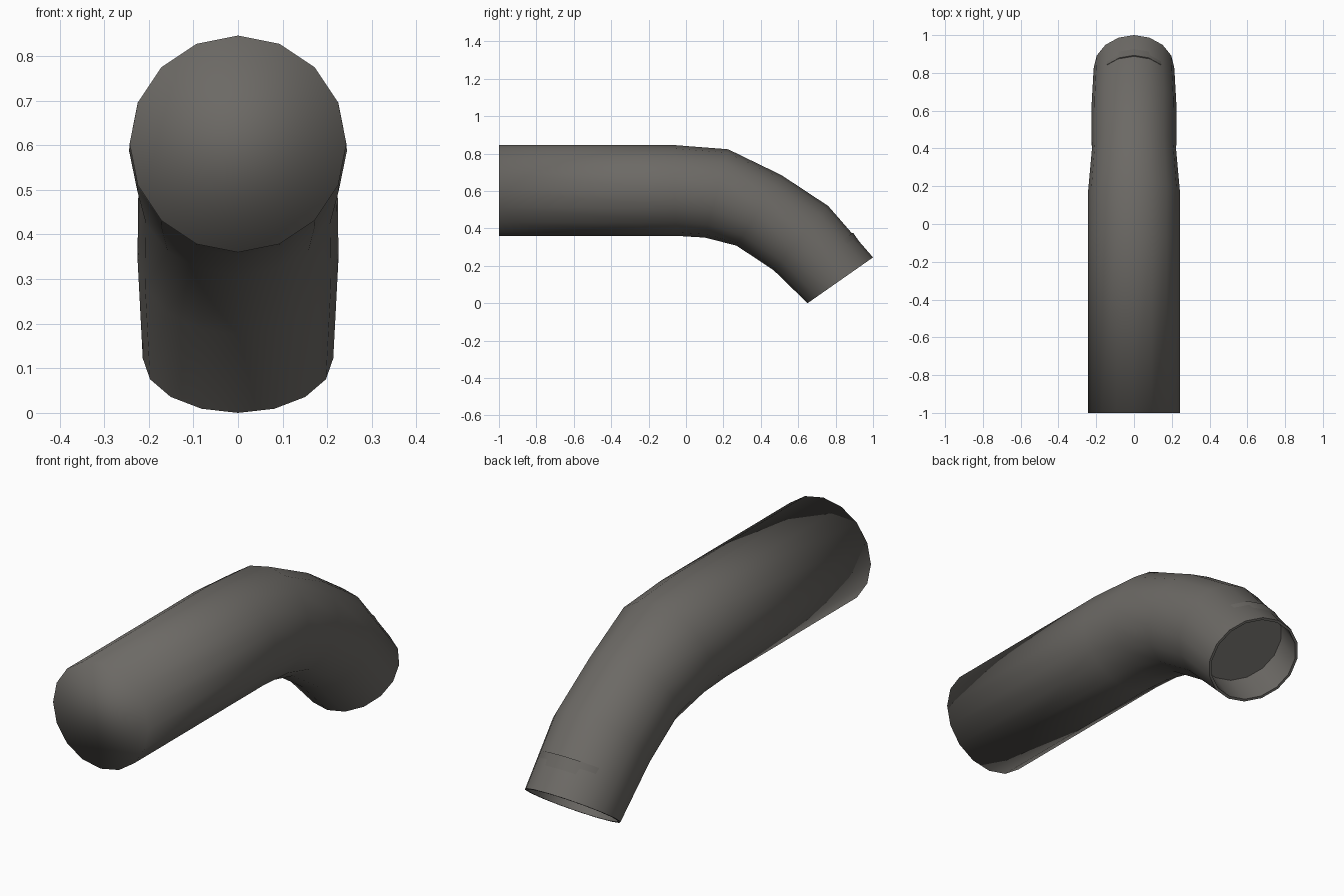
import bpy, bmesh, math
from mathutils import Vector

if "Cube" in bpy.data.objects:
    bpy.data.objects.remove(bpy.data.objects["Cube"])

SIDES = 16

mat = bpy.data.materials.new("dark warm grey")
mat.diffuse_color = (0.15, 0.142, 0.13, 1)
mat.use_nodes = True
mat.node_tree.nodes["Principled BSDF"].inputs["Base Color"].default_value = mat.diffuse_color

bm = bmesh.new()


def ring(top, bottom):
    """Circle of vertices whose highest and lowest points are given as (y, z)."""
    t, b = Vector((0, *top)), Vector((0, *bottom))
    mid, up = (t + b) / 2, (t - b) / 2
    side = Vector((up.length, 0, 0))
    angles = [2 * math.pi * i / SIDES for i in range(SIDES)]
    return [bm.verts.new(mid + up * math.cos(a) + side * math.sin(a)) for a in angles]


def bridge(a, b):
    for i in range(SIDES):
        j = (i + 1) % SIDES
        bm.faces.new((a[i], a[j], b[j], b[i])).smooth = True


# Outer pipe: straight run, then a bend that narrows towards the mouth
end_top, end_bottom = Vector((1.0, 0.245)), Vector((0.65, 0.0))
sections = [
    ((-1.0, 0.846), (-1.0, 0.36)),
    ((-0.07, 0.846), (-0.05, 0.36)),
    ((0.225, 0.823), (0.10, 0.351)),
    ((0.51, 0.685), (0.27, 0.308)),
    ((0.76, 0.52), (0.47, 0.175)),
    (end_top, end_bottom),
]
rings = [ring(*s) for s in sections]

# Mouth: thin lip and a recessed inner wall
across = (end_top - end_bottom).normalized()
inward = Vector((-across.y, across.x))
lip = across * 0.012
depth = inward * 0.17
rings.append(ring(end_top - lip, end_bottom + lip))
rings.append(ring(end_top - lip + depth, end_bottom + lip + depth))

for a, b in zip(rings, rings[1:]):
    bridge(a, b)

# Closed front end (softly shaded) and flat plug inside the mouth
bm.faces.new(rings[0][::-1]).smooth = True
bm.faces.new(rings[-1]).smooth = False
bmesh.ops.recalc_face_normals(bm, faces=bm.faces)

# Crisp edges around the lip and plug
for r in rings[-3:]:
    for i in range(SIDES):
        bm.edges.get((r[i], r[(i + 1) % SIDES])).smooth = False

mesh = bpy.data.meshes.new("bent_pipe")
bm.to_mesh(mesh)
bm.free()
mesh.materials.append(mat)
pipe = bpy.data.objects.new("bent_pipe", mesh)
bpy.context.collection.objects.link(pipe)
